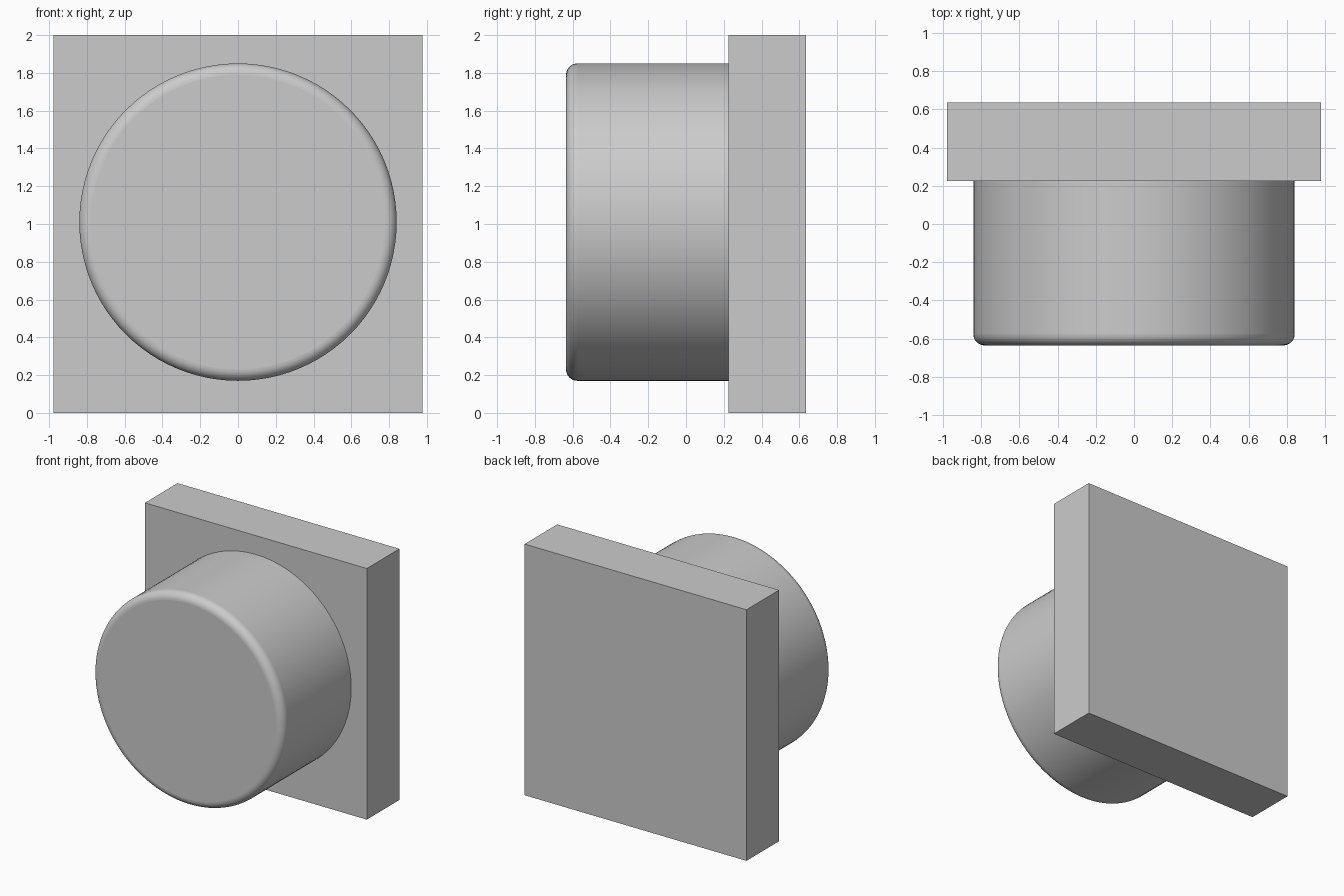
import bpy
import math

cube = bpy.data.objects.get("Cube")
if cube:
    bpy.data.objects.remove(cube, do_unlink=True)

GREY = (0.6, 0.6, 0.6, 1.0)
grey = bpy.data.materials.new("plain grey")
grey.use_nodes = True
grey.diffuse_color = GREY
grey.node_tree.nodes["Principled BSDF"].inputs["Base Color"].default_value = GREY

PLATE_FRONT, HALF_DEPTH = 0.225, 0.635
OVERLAP = 0.02


def finish(name):
    """Name the active object, apply its transform and colour it."""
    obj = bpy.context.object
    obj.name = obj.data.name = name
    bpy.ops.object.transform_apply(location=False, rotation=True, scale=True)
    obj.data.materials.append(grey)
    return obj


# Square back plate
bpy.ops.mesh.primitive_cube_add(size=1, location=(0, (PLATE_FRONT + HALF_DEPTH) / 2, 1))
bpy.context.object.scale = (1.955, HALF_DEPTH - PLATE_FRONT, 2)
finish("back_plate")

# Round knob reaching forward from the plate
knob_back = PLATE_FRONT + OVERLAP
bpy.ops.mesh.primitive_cylinder_add(
    vertices=96, radius=0.84, depth=HALF_DEPTH + knob_back,
    location=(0, (knob_back - HALF_DEPTH) / 2, 1.01), rotation=(math.pi / 2, 0, 0))
knob = finish("round_knob")

# Rounded front rim, selected by bevel weight
weights = knob.data.attributes.new("bevel_weight_edge", "FLOAT", "EDGE")
for edge in knob.data.edges:
    if all(knob.data.vertices[v].co.y < 0 for v in edge.vertices):
        weights.data[edge.index].value = 1.0

bpy.ops.object.shade_smooth_by_angle(angle=math.radians(35))
rim = knob.modifiers.new("rounded_rim", "BEVEL")
rim.limit_method = "WEIGHT"
rim.width = 0.06
rim.segments = 8
# Keeps the front cap flat beside the rounded rim
flat = knob.modifiers.new("flat_cap", "WEIGHTED_NORMAL")
flat.keep_sharp = True
